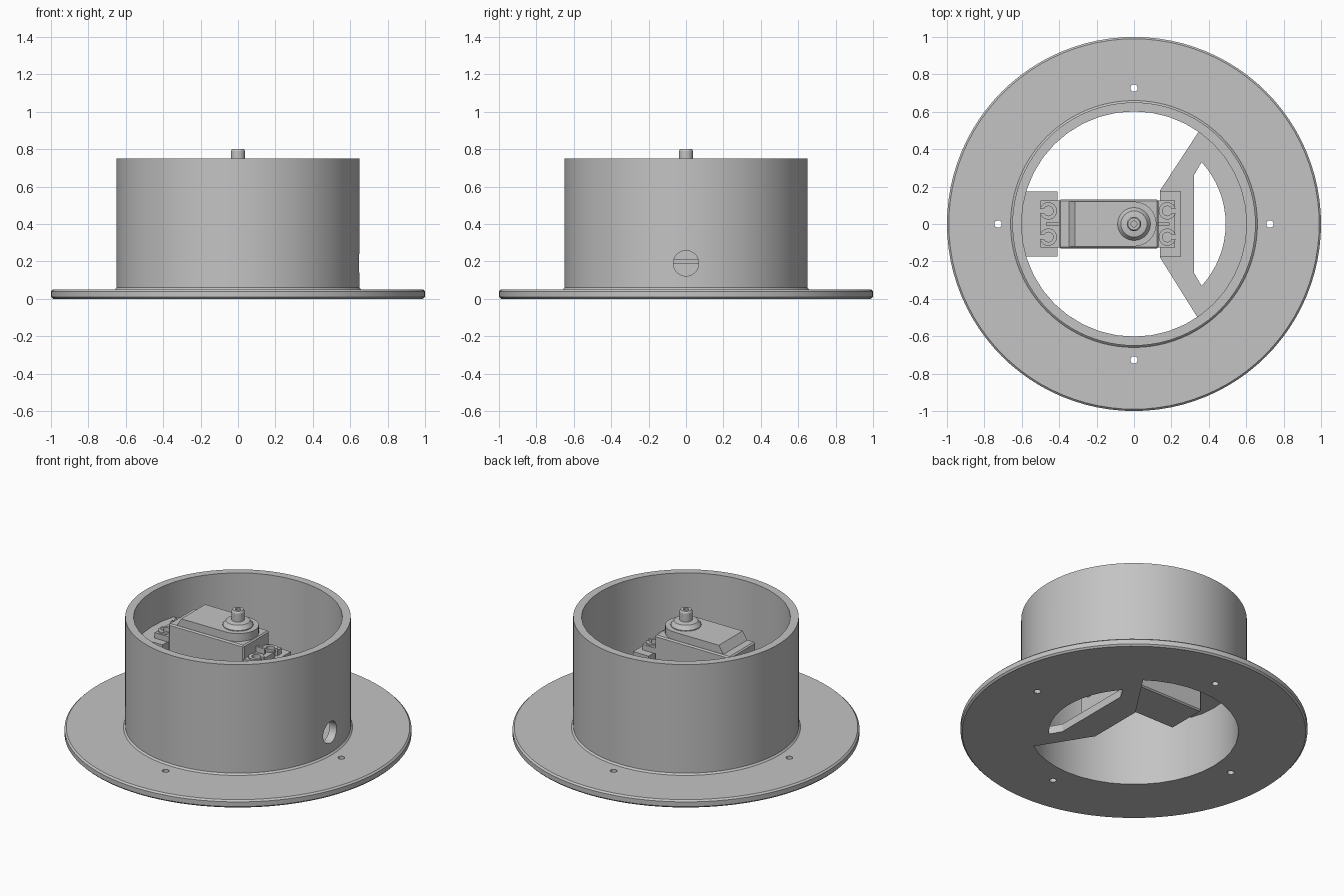
import bpy, bmesh, math

cube = bpy.data.objects.get("Cube")
if cube:
    bpy.data.objects.remove(cube)

grey = bpy.data.materials.new("light_grey")
grey.use_nodes = True
COLOUR = (0.55, 0.55, 0.55, 1)
grey.diffuse_color = COLOUR
grey.node_tree.nodes["Principled BSDF"].inputs["Base Color"].default_value = COLOUR


def finish(name, bm):
    bmesh.ops.recalc_face_normals(bm, faces=bm.faces[:])
    mesh = bpy.data.meshes.new(name)
    bm.to_mesh(mesh)
    bm.free()
    mesh.materials.append(grey)
    ob = bpy.data.objects.new(name, mesh)
    bpy.context.scene.collection.objects.link(ob)
    return ob


def prism(name, outline, low, high, axis="z"):
    """Extrude a flat outline along z, or an (x, z) outline along y."""
    bm = bmesh.new()
    place = (lambda a, b, h: (a, b, h)) if axis == "z" else (lambda a, b, h: (a, h, b))
    rings = [[bm.verts.new(place(a, b, h)) for a, b in outline] for h in (low, high)]
    for ring in rings:
        bm.faces.new(ring)
    for i in range(len(outline)):
        j = (i + 1) % len(outline)
        bm.faces.new((rings[0][i], rings[0][j], rings[1][j], rings[1][i]))
    return finish(name, bm)


def box(name, x, y, z):
    return prism(name, [(x[0], y[0]), (x[1], y[0]), (x[1], y[1]), (x[0], y[1])], *z)


def arc(radius, start, end, count, cx=0, cy=0):
    angles = [math.radians(start + (end - start) * i / count) for i in range(count + 1)]
    return [(cx + radius * math.cos(a), cy + radius * math.sin(a)) for a in angles]


def rod(name, radius, cx, cy, z, sides=24):
    return prism(name, arc(radius, 0, 360, sides, cx, cy)[:-1], *z)


def lathe(name, profile, sides):
    """Closed solid from (radius, height) points, bottom to top."""
    bm = bmesh.new()
    rings = [[bm.verts.new((x, y, z)) for x, y in arc(r, 0, 360, sides)[:-1]] for r, z in profile]
    bm.faces.new(rings[0])
    bm.faces.new(rings[-1])
    for a, b in zip(rings, rings[1:]):
        for i in range(sides):
            j = (i + 1) % sides
            bm.faces.new((a[i], a[j], b[j], b[i]))
    return finish(name, bm)


def cut(ob, cutters):
    bpy.context.view_layer.objects.active = ob
    for c in cutters:
        c.hide_render = True
        mod = ob.modifiers.new("cut", "BOOLEAN")
        mod.operation = "DIFFERENCE"
        mod.solver = "EXACT"
        mod.object = c
        bpy.ops.object.modifier_apply(modifier=mod.name)
        bpy.data.objects.remove(c)


def smooth(ob):
    bpy.ops.object.select_all(action="DESELECT")
    ob.select_set(True)
    bpy.context.view_layer.objects.active = ob
    bpy.ops.object.shade_smooth_by_angle(angle=math.radians(20))


# Flanged housing with bore, screw holes and side cable hole
housing = lathe("housing", [(0.99, 0), (1, 0.01), (1, 0.04), (0.99, 0.05),
                            (0.66, 0.05), (0.65, 0.06), (0.65, 0.75)], 96)
cutters = [rod("bore", 0.602, 0, 0, (-0.1, 0.9), 40)]
for k in range(4):
    a = k * math.pi / 2
    cutters.append(rod("screw_hole", 0.02, 0.727 * math.cos(a), 0.727 * math.sin(a), (-0.1, 0.2), 16))
cable = rod("cable_hole", 0.068, 0, 0, (0.4, 0.8), 32)
cable.rotation_euler = (0, math.pi / 2, 0)
cable.location.z = 0.19
bpy.context.view_layer.update()
cut(housing, cutters + [cable])
smooth(housing)

# Floor plate with a segment-shaped window
floor = prism("floor_plate", [(0.14, 0.18), (0.14, -0.18), (0.34, -0.5)]
              + arc(0.61, -55, 55, 16), 0, 0.05)
window = prism("window", [(0.32, 0.26), (0.32, -0.26)] + arc(0.49, -42.5, 42.5, 16), -0.1, 0.2)
cut(floor, [window])

# Post on the floor plate and bracket on the opposite wall
post = box("front_post", (0.14, 0.25), (-0.175, 0.175), (0.04, 0.53))
cut(post, [box("post_slot", (0.2, 0.3), (-0.12, 0.12), (0.19, 0.21))])
prism("wall_bracket", [(-0.62, 0.38), (-0.41, 0.42), (-0.41, 0.53), (-0.62, 0.53)],
      -0.175, 0.175, "y")

# Motor case
case = box("motor_case", (-0.4, 0.13), (-0.13, 0.13), (0.23, 0.65))
bevel = case.modifiers.new("soft_edges", "BEVEL")
bevel.width = 0.008
bevel.segments = 1

# Raised lid: round at the shaft end, sloped at the other
lid = prism("motor_lid", [(-0.35, 0.12), (-0.35, -0.12)] + arc(0.12, -90, 90, 16), 0.645, 0.7)
for v in lid.data.vertices:
    if v.co.z > 0.69 and v.co.x < -0.3:
        v.co.x += 0.035
smooth(lid)

# Mounting ears with open screw slots, raised rings and a centre rib
for name, inner, outer in (("left_ear", 0.12, 0.22), ("right_ear", -0.39, -0.5)):
    s = 1 if outer > inner else -1
    ear = box(name, sorted((inner, outer)), (-0.125, 0.125), (0.53, 0.565))
    hx = outer - s * 0.042
    slots = []
    for y in (-0.07, 0.07):
        slots.append(rod("slot_round", 0.026, hx, y, (0.5, 0.7), 16))
        slots.append(box("slot_mouth", sorted((hx, outer + s * 0.05)), (y - 0.011, y + 0.011), (0.5, 0.7)))
        ring = rod(name + "_ring", 0.046, hx, y, (0.56, 0.575), 24)
        cut(ring, [rod("ring_hole", 0.026, hx, y, (0.5, 0.7), 16),
                   box("ring_gap", sorted((hx, outer + s * 0.05)), (y - 0.011, y + 0.011), (0.5, 0.7))])
    cut(ear, slots)
    box(name + "_rib", sorted((inner, outer - s * 0.03)), (-0.007, 0.007), (0.56, 0.6))

# Output boss and hollow shaft
smooth(lathe("shaft_boss", [(0.088, 0.695), (0.088, 0.705), (0.07, 0.73), (0.04, 0.735)], 32))
shaft = lathe("output_shaft", [(0.038, 0.72), (0.038, 0.79), (0.032, 0.8)], 24)
cut(shaft, [rod("shaft_bore", 0.016, 0, 0, (0.75, 0.9), 16)])
smooth(shaft)
